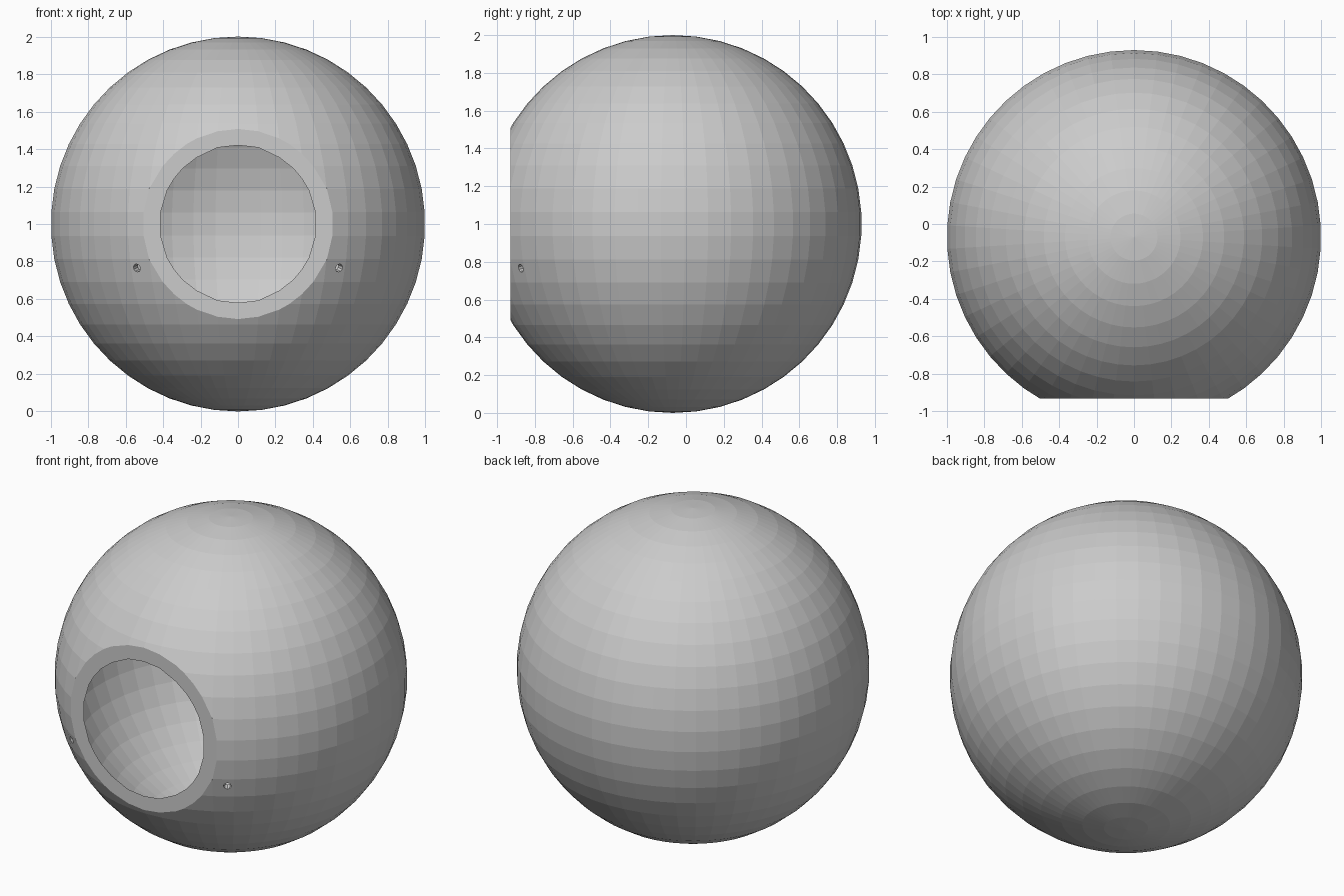
import bpy
from mathutils import Vector

if "Cube" in bpy.data.objects:
    bpy.data.objects.remove(bpy.data.objects["Cube"])

CENTER = Vector((0, -0.07, 1))
FRONT = -0.93


def ball(name, radius):
    bpy.ops.mesh.primitive_uv_sphere_add(segments=50, ring_count=25, radius=radius, location=CENTER)
    bpy.context.object.name = name
    return bpy.context.object


def subtract(target, cutter):
    mod = target.modifiers.new(cutter.name, 'BOOLEAN')
    mod.operation = 'DIFFERENCE'
    mod.solver = 'EXACT'
    mod.object = cutter
    cutter.hide_render = True
    cutter.hide_set(True)


# Outer faceted shell
shell = ball("hollow_shell", 1.0)

# Flat cut across the front
bpy.ops.mesh.primitive_cube_add(size=2, location=(0, FRONT - 1, 1))
front_cut = bpy.context.object
front_cut.name = "front_cutter"

# Hollow interior, which opens through the flat front
cavity = ball("cavity_cutter", 0.958)

cutters = [front_cut, cavity]

# Two small holes drilled through the wall beside the opening
for side, label in ((-1, "left"), (1, "right")):
    spot = Vector((side * 0.54, -0.876, 0.765))
    direction = (spot - CENTER).normalized()
    bpy.ops.mesh.primitive_cylinder_add(vertices=10, radius=0.022, depth=0.2, location=spot,
                                        rotation=direction.to_track_quat('Z', 'Y').to_euler())
    drill = bpy.context.object
    drill.name = label + "_hole_cutter"
    cutters.append(drill)

for cutter in cutters:
    subtract(shell, cutter)

# Apply the cuts and remove the helpers
bpy.context.view_layer.update()
result = bpy.data.meshes.new_from_object(shell.evaluated_get(bpy.context.evaluated_depsgraph_get()))
shell.modifiers.clear()
shell.data = result
for cutter in cutters:
    bpy.data.objects.remove(cutter)
